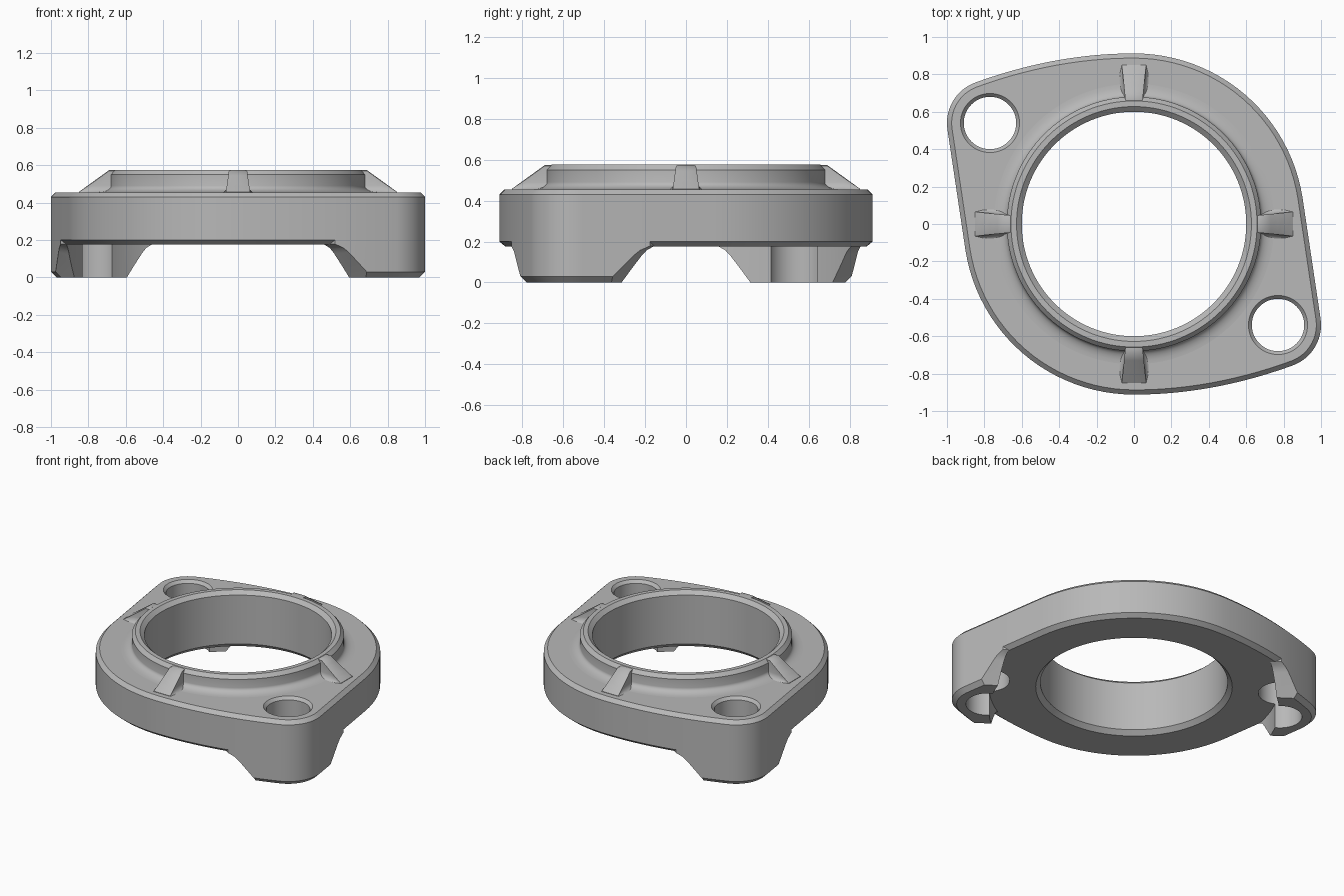
import bpy, bmesh, math
from mathutils import Vector

if "Cube" in bpy.data.objects:
    bpy.data.objects.remove(bpy.data.objects["Cube"], do_unlink=True)

# Material
grey = bpy.data.materials.new("plain grey")
grey.use_nodes = True
GREY = (0.48, 0.48, 0.48, 1.0)
grey.diffuse_color = GREY
grey.node_tree.nodes["Principled BSDF"].inputs["Base Color"].default_value = GREY

# Main dimensions
BODY_R, LUG_R = 0.912, 0.23
LUG = Vector((-0.77, 0.54))
HOLE_R = 0.14
SEG = 128


def loft(name, rings, closed=False):
    """Skin matching point rings; cap the ends, or close the loop of rings."""
    bm = bmesh.new()
    vs = [[bm.verts.new(p) for p in ring] for ring in rings]
    n = len(rings[0])
    pairs = list(zip(vs, vs[1:])) + ([(vs[-1], vs[0])] if closed else [])
    for a, b in pairs:
        for i in range(n):
            j = (i + 1) % n
            bm.faces.new((a[i], a[j], b[j], b[i]))
    if not closed:
        bm.faces.new(vs[0][::-1])
        bm.faces.new(vs[-1])
    bmesh.ops.recalc_face_normals(bm, faces=bm.faces)
    me = bpy.data.meshes.new(name)
    bm.to_mesh(me)
    bm.free()
    me.materials.append(grey)
    ob = bpy.data.objects.new(name, me)
    bpy.context.collection.objects.link(ob)
    return ob


def turned(name, profile, centre=(0, 0), seg=SEG, closed=False):
    """Revolve (radius, z) points about a vertical axis."""
    angles = [2 * math.pi * i / seg for i in range(seg)]
    return loft(name, [[(centre[0] + r * math.cos(a), centre[1] + r * math.sin(a), z)
                        for a in angles] for r, z in profile], closed)


def boolean(ob, cutter, op="DIFFERENCE"):
    """Apply a boolean, then discard the cutter."""
    cutter.hide_render = True
    mod = ob.modifiers.new("cut", "BOOLEAN")
    mod.operation, mod.solver, mod.object = op, "EXACT", cutter
    bpy.context.view_layer.update()
    me = bpy.data.meshes.new_from_object(ob.evaluated_get(bpy.context.evaluated_depsgraph_get()))
    ob.modifiers.clear()
    ob.data = me
    bpy.data.objects.remove(cutter, do_unlink=True)


def smooth(ob, angle=25):
    bpy.ops.object.select_all(action="DESELECT")
    ob.select_set(True)
    bpy.context.view_layer.objects.active = ob
    bpy.ops.object.shade_smooth_by_angle(angle=math.radians(angle))


def arc(centre, r, a0, a1, n):
    return [Vector((centre[0] + r * math.cos(math.radians(a0 + (a1 - a0) * i / n)),
                    centre[1] + r * math.sin(math.radians(a0 + (a1 - a0) * i / n))))
            for i in range(n + 1)]


def outline():
    """Plan of the flange: half of it, then the same turned half a revolution."""
    lug = arc(LUG, LUG_R, 110, 188.7, 20)
    start, ctrl, end = Vector((0, BODY_R)), Vector((-0.42, BODY_R)), lug[0]
    sweep = [start * (1 - t) ** 2 + ctrl * 2 * t * (1 - t) + end * t * t
             for t in [i / 20 for i in range(20)]]
    half = sweep + lug + arc((0, 0), BODY_R, 188.7, 270, 24)[:-1]
    return half + [-p for p in half]


PLAN = outline()


def plan_ring(inset, z):
    """The plan moved inwards by inset at height z."""
    ring = []
    for i, p in enumerate(PLAN):
        t = (PLAN[(i + 1) % len(PLAN)] - PLAN[i - 1]).normalized()
        ring.append((p.x - t.y * inset, p.y + t.x * inset, z))
    return ring


def bolt_cutter(sign):
    """Bolt hole with a countersunk top."""
    c = LUG * sign
    return turned("hole_cutter", [(HOLE_R, -0.1), (HOLE_R, 0.435), (HOLE_R + 0.018, 0.455),
                                  (HOLE_R + 0.018, 0.6)], c, 64)


# Flange plate with chamfered rims, centre bore and two bolt holes
flange = loft("flange", [plan_ring(d, z) for d, z in
                         ((0.03, 0.175), (0, 0.2), (0, 0.43), (0.025, 0.455))])
boolean(flange, turned("bore_cutter", [(0.65, 0.0), (0.65, 0.7)]))
for s in (1, -1):
    boolean(flange, bolt_cutter(s))
smooth(flange)

# Collar: bore lining, raised rim and fillet onto the plate
fillet = [(0.75 - 0.07 * math.sin(math.radians(a)), 0.49 - 0.035 * math.cos(math.radians(a)))
          for a in range(90, -1, -15)]
collar = turned("collar", [(0.65, 0.175), (0.63, 0.175), (0.60, 0.205), (0.60, 0.55),
                           (0.628, 0.575), (0.658, 0.575), (0.68, 0.55)] + fillet +
                [(0.75, 0.44), (0.65, 0.44)], closed=True)
smooth(collar)

# Feet below the lugs: part of the plan, with sloped ends and a hollow inner side
for s, name in ((1, "right_foot"), (-1, "left_foot")):
    foot = loft(name, [plan_ring(d, z) for d, z in ((0.03, 0), (0, 0.03), (0, 0.2))])
    u = (LUG * s).normalized()
    t = Vector((-u.y, u.x))
    side = [(0.245, -0.05), (0.245, 0.0), (0.345, 0.135), (0.365, 0.157), (0.40, 0.178), (0.40, 0.25)]
    wedge = side + [(-a, z) for a, z in reversed(side)]
    blank = loft("foot_blank", [[(u.x * d + t.x * a, u.y * d + t.y * a, z) for a, z in wedge]
                                for d in (0.6, 1.4)])
    boolean(foot, blank, "INTERSECT")
    boolean(foot, turned("clearance_cutter", [(0.93, -0.1), (0.93, 0.4)]))
    boolean(foot, bolt_cutter(s))
    smooth(foot)


def rib_section(r):
    """Cross-section of a rib at radius r: narrow crest flaring into the plate."""
    base = 0.45
    crest = max(base + 0.004, min(0.573, 0.573 - (r - 0.69) * 0.119 / 0.165))
    f = min(0.04, (crest - base) * 0.8)
    w = 0.046 + 0.02 * (r - 0.66) / 0.2
    half = [(w - 0.008, crest), (w, crest - 0.1 * f)]
    half += [(w + f * (1 - math.cos(math.radians(a))), base + f * (1 - math.sin(math.radians(a))))
             for a in (0, 30, 60, 90)]
    half += [(w + f, 0.42)]
    return [(r, y, z) for y, z in half] + [(r, -y, z) for y, z in reversed(half)]


# Four buttress ribs around the collar
for i, name in enumerate(("left_rib", "back_rib", "right_rib", "front_rib")):
    rib = loft(name, [rib_section(r) for r in (0.66, 0.69, 0.73, 0.77, 0.81, 0.85)])
    rib.rotation_euler.z = i * math.pi / 2
    smooth(rib, 35)
